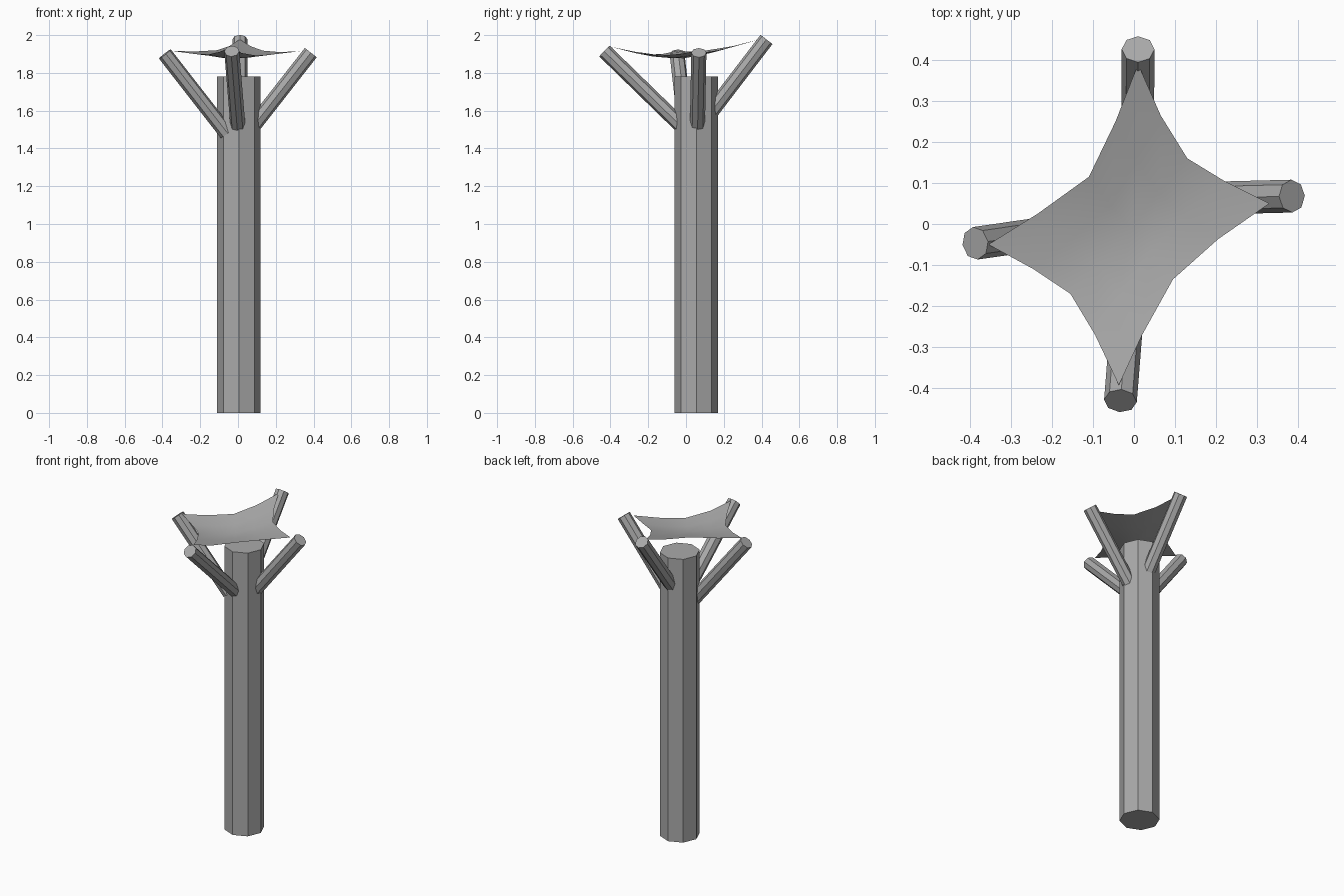
import bpy
import bmesh
from mathutils import Vector

cube = bpy.data.objects.get("Cube")
if cube:
    bpy.data.objects.remove(cube, do_unlink=True)

grey = bpy.data.materials.new("plain grey")
grey.use_nodes = True
COLOUR = (0.4, 0.4, 0.4, 1)
grey.diffuse_color = COLOUR
grey.node_tree.nodes["Principled BSDF"].inputs["Base Color"].default_value = COLOUR


def rod(name, start, end, radius):
    """Eight-sided flat-shaded pole between two points."""
    start, end = Vector(start), Vector(end)
    axis = end - start
    bpy.ops.mesh.primitive_cylinder_add(vertices=8, radius=radius, depth=axis.length,
                                        location=(start + end) / 2)
    ob = bpy.context.object
    ob.rotation_euler = axis.to_track_quat('Z', 'Y').to_euler()
    ob.name = name
    ob.data.materials.append(grey)
    return ob


# Trunk
rod("trunk", (0.005, 0.055, 0), (0.005, 0.055, 1.78), 0.115)

# Four branches, rooted inside the trunk
BRANCHES = {
    "left_branch": ((0.07, 0.06, 1.505), (0.385, 0.068, 1.907)),
    "right_branch": ((-0.06, 0.0, 1.48), (-0.387, -0.047, 1.9)),
    "front_branch": ((0.0, -0.015, 1.51), (-0.033, -0.431, 1.915)),
    "back_branch": ((0.008, 0.13, 1.59), (0.01, 0.426, 1.977)),
}
for name, (start, end) in BRANCHES.items():
    rod(name, start, end, 0.04)

# Canopy: boundary curves from corner to corner, filled as a blended patch
front, left = Vector((-0.037, -0.393, 1.937)), Vector((0.33, 0.05, 1.915))
back, right = Vector((0.01, 0.39, 1.978)), Vector((-0.355, -0.05, 1.917))


def side(a, quarter, mid, three_quarter, b):
    """Five points along one inward-curving edge."""
    return [a, Vector(quarter), Vector(mid), Vector(three_quarter), b]


bottom = side(front, (0.02, -0.27, 1.905), (0.095, -0.135, 1.892), (0.205, -0.037, 1.9), left)
top = side(right, (-0.235, 0.025, 1.913), (-0.11, 0.115, 1.92), (-0.045, 0.25, 1.942), back)
start = side(front, (-0.095, -0.27, 1.912), (-0.155, -0.17, 1.898), (-0.245, -0.11, 1.902), right)
end = side(left, (0.22, 0.105, 1.91), (0.13, 0.16, 1.918), (0.065, 0.265, 1.942), back)

bm = bmesh.new()
N = 4
grid = []
for j in range(N + 1):
    v = j / N
    row = []
    for i in range(N + 1):
        u = i / N
        ruled = (1 - v) * bottom[i] + v * top[i] + (1 - u) * start[j] + u * end[j]
        corners = ((1 - u) * (1 - v) * front + u * (1 - v) * left
                   + (1 - u) * v * right + u * v * back)
        row.append(bm.verts.new(ruled - corners))
    grid.append(row)
for j in range(N):
    for i in range(N):
        bm.faces.new((grid[j][i], grid[j][i + 1], grid[j + 1][i + 1], grid[j + 1][i]))
for face in bm.faces:
    face.smooth = True
mesh = bpy.data.meshes.new("canopy")
bm.to_mesh(mesh)
bm.free()
mesh.materials.append(grey)
canopy = bpy.data.objects.new("canopy", mesh)
bpy.context.collection.objects.link(canopy)
